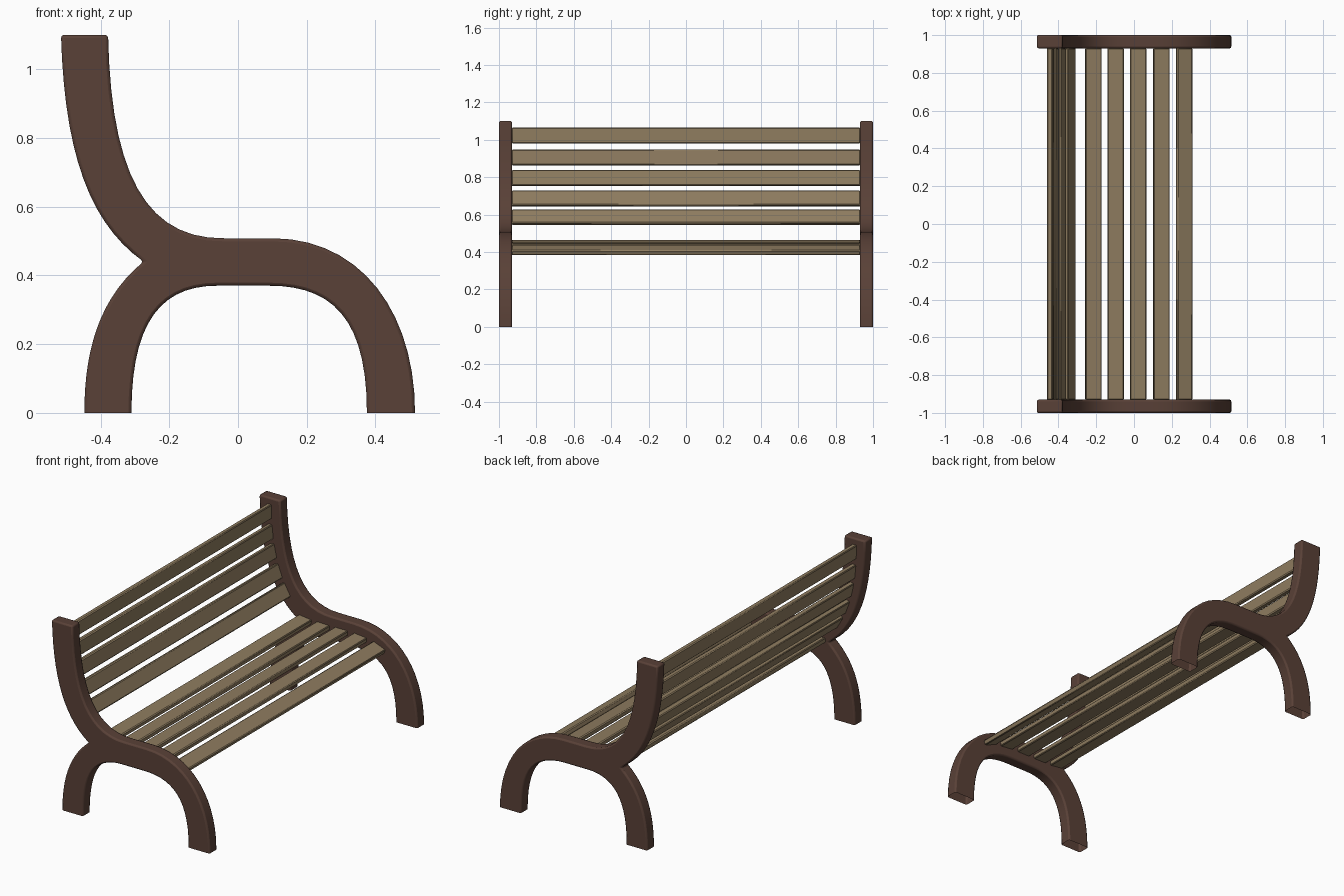
import bpy, bmesh
from math import atan
from mathutils import Vector, Matrix

if "Cube" in bpy.data.objects:
    bpy.data.objects.remove(bpy.data.objects["Cube"])


def material(name, rgb):
    m = bpy.data.materials.new(name)
    m.diffuse_color = (*rgb, 1)
    m.use_nodes = True
    m.node_tree.nodes["Principled BSDF"].inputs["Base Color"].default_value = m.diffuse_color
    return m


dark_wood = material("dark_wood", (0.10, 0.052, 0.038))
light_wood = material("light_wood", (0.27, 0.20, 0.115))


def bezier(p0, p1, p2, p3, n=14):
    p0, p1, p2, p3 = map(Vector, (p0, p1, p2, p3))
    return [p0 * (1 - t) ** 3 + p1 * 3 * t * (1 - t) ** 2 + p2 * 3 * t * t * (1 - t) + p3 * t ** 3
            for t in (i / n for i in range(n + 1))]


def finish(bm, name, mat, bevel, segments):
    bmesh.ops.recalc_face_normals(bm, faces=bm.faces)
    me = bpy.data.meshes.new(name)
    bm.to_mesh(me)
    bm.free()
    ob = bpy.data.objects.new(name, me)
    bpy.context.collection.objects.link(ob)
    me.materials.append(mat)
    b = ob.modifiers.new("bevel", "BEVEL")
    b.width, b.segments, b.angle_limit = bevel, segments, 0.7
    b.use_clamp_overlap = False
    bpy.ops.object.select_all(action='DESELECT')
    bpy.context.view_layer.objects.active = ob
    ob.select_set(True)
    bpy.ops.object.shade_smooth_by_angle(angle=0.6)
    return ob


# Side frame: outline in x-z made of six curves, extruded along y
curves = [
    ((-0.447, 0), (-0.447, 0.17), (-0.41, 0.33), (-0.275, 0.44)),      # rear leg, outside
    ((-0.275, 0.44), (-0.43, 0.55), (-0.505, 0.75), (-0.515, 1.10)),   # backrest, rear
    ((-0.378, 1.10), (-0.37, 0.70), (-0.27, 0.505), (-0.04, 0.508)),   # backrest, front
    ((0.10, 0.508), (0.36, 0.508), (0.515, 0.29), (0.515, 0)),         # front leg, outside
    ((0.375, 0), (0.375, 0.28), (0.27, 0.37), (0.09, 0.37)),           # front leg, inside
    ((-0.06, 0.37), (-0.22, 0.37), (-0.31, 0.27), (-0.31, 0)),         # rear leg, inside
]
outline = []
for c in curves:
    for p in bezier(*c):
        if not outline or (p - outline[-1]).length > 1e-4:
            outline.append(p)

bm = bmesh.new()
face = bm.faces.new([bm.verts.new((p.x, 0.93, p.y)) for p in outline])
ext = bmesh.ops.extrude_face_region(bm, geom=[face], use_keep_orig=True)
for v in ext["geom"]:
    if isinstance(v, bmesh.types.BMVert):
        v.co.y = 1.0
# Feet are open underneath
feet = [f for f in bm.faces if all(v.co.z < 1e-4 for v in f.verts)]
bmesh.ops.delete(bm, geom=feet, context='FACES')
frame = finish(bm, "side_frames", dark_wood, 0.009, 2)
frame.modifiers.new("mirror", "MIRROR").use_axis = (False, True, False)


# Slats: x, z and tilt about y
def slat(name, x, z, tilt, width):
    bm = bmesh.new()
    m = (Matrix.Translation((x, 0, z)) @ Matrix.Rotation(tilt, 4, 'Y')
         @ Matrix.Diagonal((width, 1.864, 0.029, 1)))
    bmesh.ops.create_cube(bm, size=1, matrix=m)
    finish(bm, name, light_wood, 0.005, 1)


seat = [(0.265, 0.41, 0.38), (0.145, 0.435, 0.10), (0.022, 0.44, 0),
        (-0.097, 0.44, 0.02), (-0.215, 0.446, 0.12)]
for i, (x, z, tilt) in enumerate(seat):
    slat(f"seat_slat_{i + 1}", x, z, tilt, 0.086)

# Back slats lean by dx/dz
back = [(-0.445, 1.022, -0.03), (-0.438, 0.905, -0.10), (-0.42, 0.795, -0.22),
        (-0.388, 0.685, -0.38), (-0.34, 0.585, -0.58)]
for i, (x, z, lean) in enumerate(back):
    slat(f"back_slat_{i + 1}", x, z, 1.5708 + atan(lean), 0.084)
